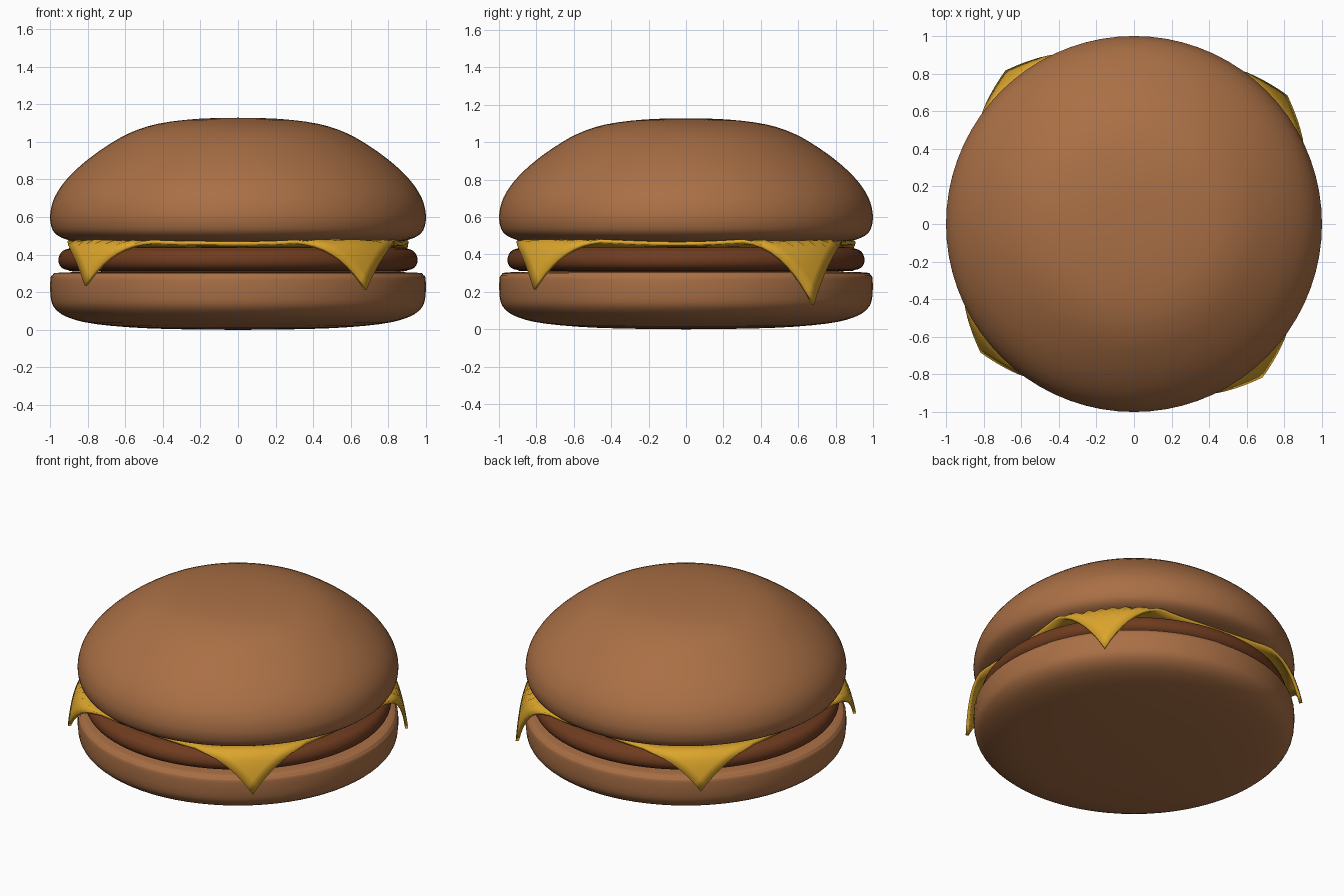
import bpy, bmesh, math
from mathutils import Vector

if "Cube" in bpy.data.objects:
    bpy.data.objects.remove(bpy.data.objects["Cube"])


def material(name, color):
    m = bpy.data.materials.new(name)
    m.diffuse_color = (*color, 1)
    m.use_nodes = True
    m.node_tree.nodes["Principled BSDF"].inputs["Base Color"].default_value = m.diffuse_color
    return m


def finish(name, bm, mat):
    bmesh.ops.recalc_face_normals(bm, faces=bm.faces)
    me = bpy.data.meshes.new(name)
    bm.to_mesh(me)
    bm.free()
    me.materials.append(mat)
    ob = bpy.data.objects.new(name, me)
    bpy.context.collection.objects.link(ob)
    bpy.context.view_layer.objects.active = ob
    ob.select_set(True)
    bpy.ops.object.shade_smooth_by_angle(angle=math.radians(50))
    ob.select_set(False)
    return ob


def smooth_profile(pts, steps=3):
    # Catmull-Rom through the profile points
    p = [Vector(q) for q in [pts[0]] + pts + [pts[-1]]]
    out = []
    for i in range(1, len(p) - 2):
        a, b, c, d = p[i - 1:i + 3]
        for k in range(steps):
            t = k / steps
            out.append(0.5 * (2 * b + (c - a) * t + (2 * a - 5 * b + 4 * c - d) * t * t
                              + (3 * b - a - 3 * c + d) * t ** 3))
    return out + [p[-1]]


def lathe(name, pts, mat, seg=72):
    bm = bmesh.new()
    vs = [bm.verts.new((max(q.x, 0), 0, q.y)) for q in smooth_profile(pts)]
    edges = [bm.edges.new(e) for e in zip(vs, vs[1:])]
    bmesh.ops.spin(bm, geom=vs + edges, cent=(0, 0, 0), axis=(0, 0, 1),
                   angle=math.tau, steps=seg, use_duplicate=False)
    bmesh.ops.remove_doubles(bm, verts=bm.verts, dist=0.0005)
    return finish(name, bm, mat)


bun = material("bun", (0.40, 0.16, 0.06))
meat = material("meat", (0.16, 0.045, 0.014))
yellow = material("cheese", (0.72, 0.38, 0.025))

# Bottom bun
lathe("bottom_bun", [(0, 0.0), (0.45, 0.007), (0.75, 0.03), (0.9, 0.065), (0.97, 0.11),
                     (0.995, 0.165), (0.998, 0.265), (0.985, 0.292), (0.94, 0.305),
                     (0.6, 0.31), (0, 0.31)], bun)

# Patty
lathe("patty", [(0, 0.305), (0.8, 0.31), (0.9, 0.317), (0.94, 0.333), (0.955, 0.37),
                (0.94, 0.412), (0.9, 0.432), (0.8, 0.44), (0, 0.44)], meat)

# Top bun
lathe("top_bun", [(0, 0.46), (0.6, 0.46), (0.8, 0.463), (0.91, 0.48), (0.975, 0.515),
                  (0.997, 0.57), (0.997, 0.63), (0.975, 0.705), (0.92, 0.79), (0.83, 0.88),
                  (0.71, 0.97), (0.58, 1.045), (0.43, 1.095), (0.22, 1.122), (0, 1.128)], bun)

# Cheese slice: square sheet whose four corners drape over the edge
half, fold = 0.87, 0.95
reach = half * math.sqrt(2) - fold
drops = {(1, -1): 0.26, (1, 1): 0.34, (-1, 1): 0.24, (-1, -1): 0.24}
bm = bmesh.new()
bmesh.ops.create_grid(bm, x_segments=32, y_segments=32, size=half)
for v in bm.verts:
    x, y, r = v.co.x, v.co.y, v.co.to_2d().length
    z = 0.45 + 0.02 * min(1, max(0, (r - 0.8) / 0.15))
    if r > fold:
        t = (r - fold) / reach
        new_r = fold + 0.105 * t ** 0.6
        z -= drops[(1 if x > 0 else -1, 1 if y > 0 else -1)] * t ** 1.35
        x, y = x * new_r / r, y * new_r / r
    z += 0.005 * math.sin(9 * x + 2) * math.sin(8 * y + 1) * min(1, r)
    a = math.radians(-5)
    v.co = (x * math.cos(a) - y * math.sin(a), x * math.sin(a) + y * math.cos(a), z)
cheese = finish("cheese_slice", bm, yellow)
thick = cheese.modifiers.new("thickness", 'SOLIDIFY')
thick.thickness = 0.02
thick.offset = 0
